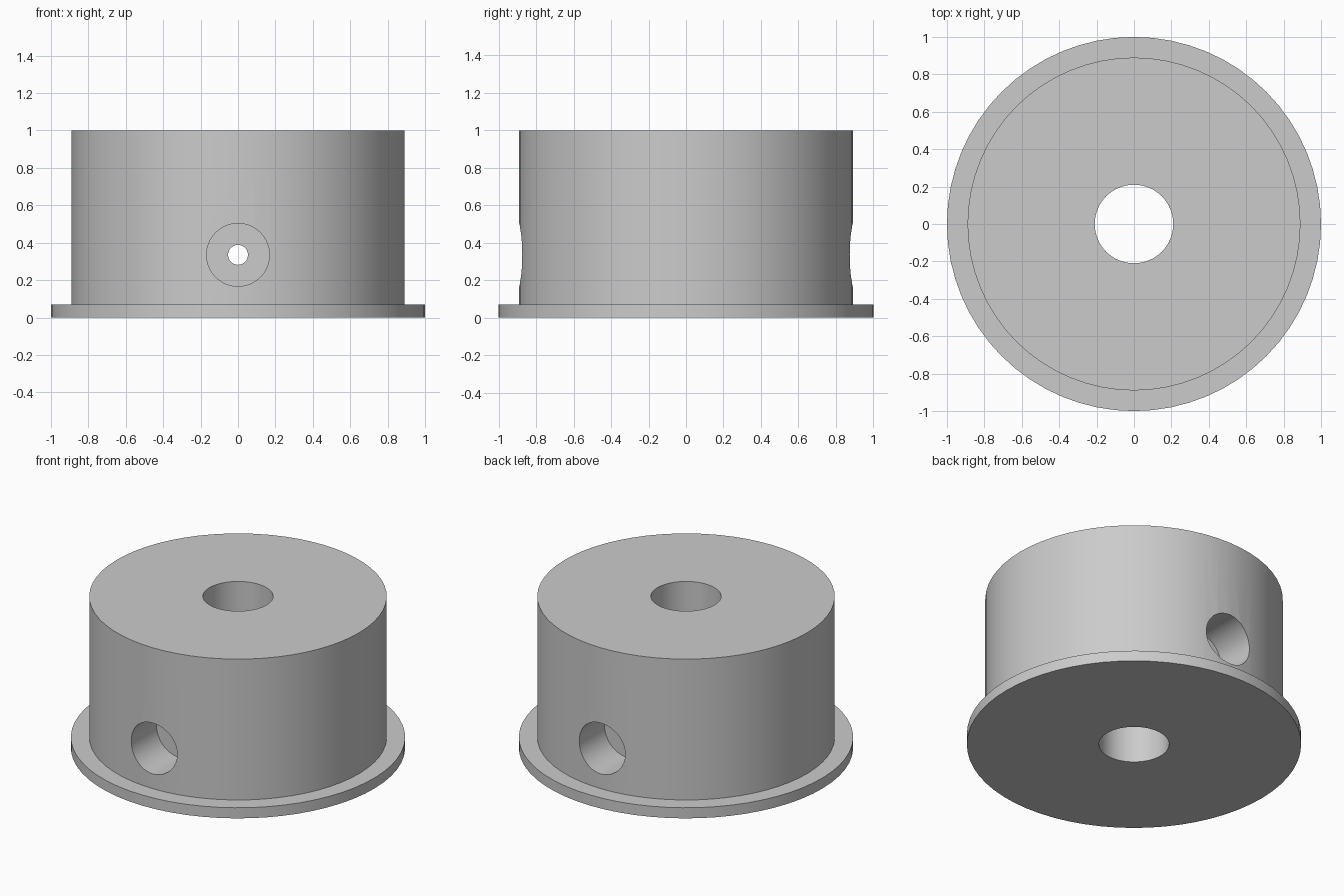
import bpy, bmesh, math
from mathutils import Matrix

if "Cube" in bpy.data.objects:
    bpy.data.objects.remove(bpy.data.objects["Cube"])

SIDES = 64

grey = bpy.data.materials.new("plain grey")
grey.diffuse_color = (0.6, 0.6, 0.6, 1)
grey.use_nodes = True
grey.node_tree.nodes["Principled BSDF"].inputs["Base Color"].default_value = grey.diffuse_color


def lathe(name, profile, sides, matrix=Matrix()):
    """Revolve a closed (radius, height) profile around z."""
    bm = bmesh.new()
    rings = []
    for i in range(sides):
        a = 2 * math.pi * i / sides
        rings.append([bm.verts.new((r * math.cos(a), r * math.sin(a), z)) for r, z in profile])
    n = len(profile)
    for i in range(sides):
        a, b = rings[i], rings[(i + 1) % sides]
        for j in range(n):
            k = (j + 1) % n
            if profile[j][0] == 0 and profile[k][0] == 0:
                continue  # edge lying on the axis
            bm.faces.new((a[j], b[j], b[k], a[k]))
    bmesh.ops.remove_doubles(bm, verts=bm.verts, dist=1e-5)
    bmesh.ops.recalc_face_normals(bm, faces=bm.faces)
    bm.transform(matrix)
    mesh = bpy.data.meshes.new(name)
    bm.to_mesh(mesh)
    bm.free()
    mesh.materials.append(grey)
    obj = bpy.data.objects.new(name, mesh)
    bpy.context.collection.objects.link(obj)
    return obj


# Flanged hub with a vertical bore
hub = lathe("flanged_hub", [(0.21, 0), (1, 0), (1, 0.07), (0.89, 0.07),
                            (0.89, 1), (0.21, 1)], SIDES)

# Cross hole along y: wide counterbore at both ends, narrow in the middle
to_y = Matrix.Translation((0, 0, 0.335)) @ Matrix.Rotation(math.pi / 2, 4, 'X')
cutter = lathe("screw_hole_cutter", [(0, -1.2), (0.168, -1.2), (0.168, -0.61), (0.053, -0.61),
                                     (0.053, 0.61), (0.168, 0.61), (0.168, 1.2), (0, 1.2)], 48, to_y)
cutter.hide_render = True

mod = hub.modifiers.new("screw holes", 'BOOLEAN')
mod.operation = 'DIFFERENCE'
mod.solver = 'EXACT'
mod.object = cutter
bpy.context.view_layer.objects.active = hub
hub.select_set(True)
cutter.select_set(False)
bpy.ops.object.modifier_apply(modifier=mod.name)
bpy.data.objects.remove(cutter)

# Smooth round walls, sharp rims
bpy.ops.object.shade_smooth_by_angle(angle=math.radians(30))
